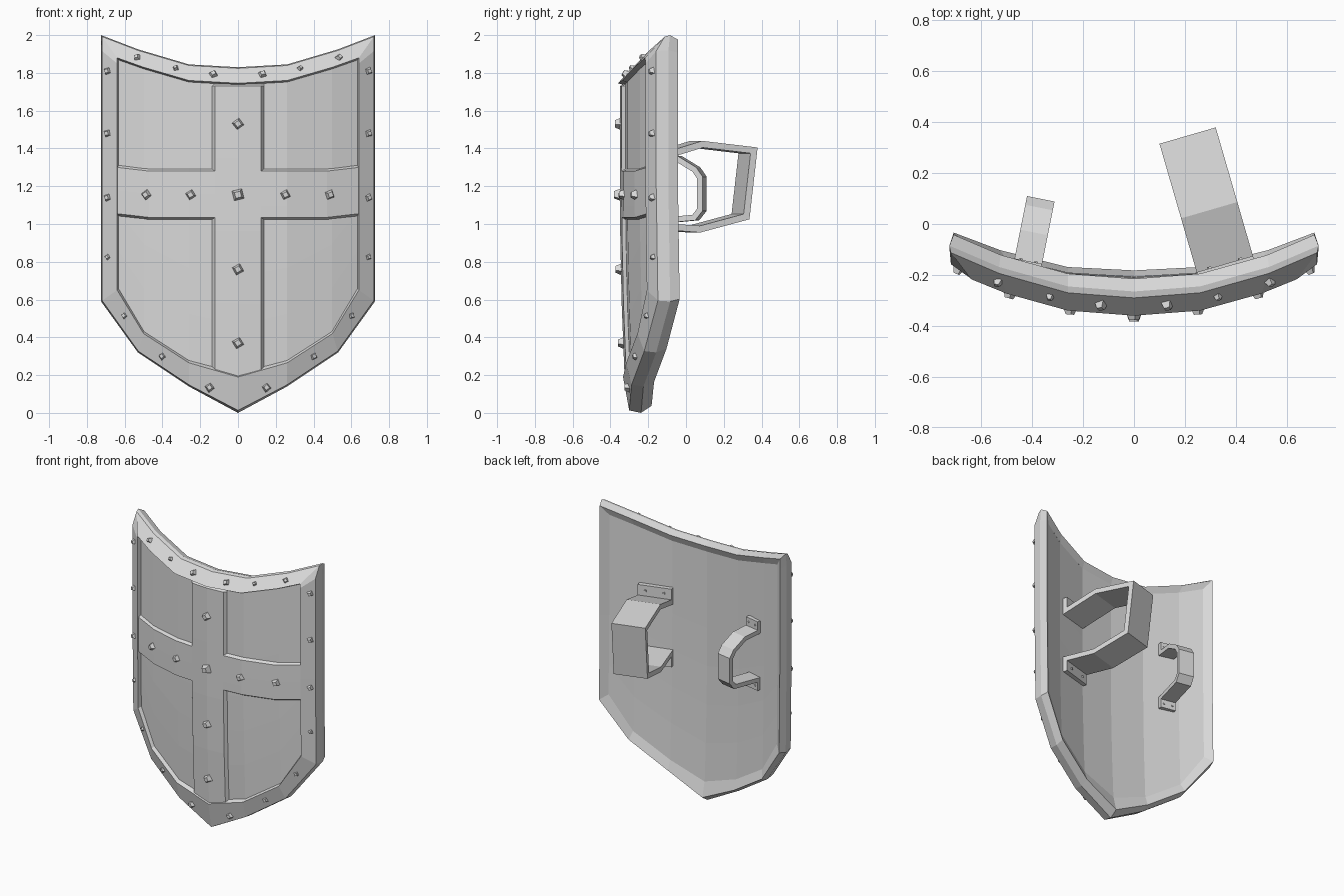
import bpy
import bmesh
from math import pi
from random import Random
from mathutils import Vector, Matrix

rng = Random(4)
if "Cube" in bpy.data.objects:
    bpy.data.objects.remove(bpy.data.objects["Cube"])

grey = bpy.data.materials.new("plain_grey")
grey.use_nodes = True
grey.diffuse_color = (0.7, 0.7, 0.7, 1)
grey.node_tree.nodes["Principled BSDF"].inputs["Base Color"].default_value = (0.7, 0.7, 0.7, 1)

# Curved section of the shield: front depth at each distance from the middle
CURVE = [(0, -.35), (.26, -.33), (.52, -.258), (.73, -.168)]


def surf(x, z, off=0.0):
    """Point on the curved shield, pushed back by off."""
    a = abs(x)
    for (x0, y0), (x1, y1) in zip(CURVE, CURVE[1:]):
        if a <= x1 or x1 == CURVE[-1][0]:
            y = y0 + (y1 - y0) * (a - x0) / (x1 - x0)
            break
    belly = .035 * max(0, (1.2 - z) / 1.2) ** 2
    return Vector((x, y + belly + off, z))


def finish(name, bm):
    bmesh.ops.recalc_face_normals(bm, faces=bm.faces)
    mesh = bpy.data.meshes.new(name)
    bm.to_mesh(mesh)
    bm.free()
    mesh.materials.append(grey)
    ob = bpy.data.objects.new(name, mesh)
    bpy.context.collection.objects.link(ob)


def skin(name, rows, close_v=False, close_u=False, caps=False):
    """Quads over a grid of points, optionally closed round either way."""
    bm = bmesh.new()
    g = [[bm.verts.new(p) for p in row] for row in rows]
    nu, nv = len(g), len(g[0])
    for i in range(nu if close_u else nu - 1):
        for j in range(nv if close_v else nv - 1):
            a, b = (i + 1) % nu, (j + 1) % nv
            bm.faces.new((g[i][j], g[a][j], g[a][b], g[i][b]))
    if caps:
        bm.faces.new(g[0])
        bm.faces.new(g[-1])
    finish(name, bm)


# Half outlines, from top middle round to the bottom tip
OUTER = [(0, 1.83), (.26, 1.845), (.53, 1.925), (.725, 2), (.725, 1.92), (.725, 1.2),
         (.725, .59), (.53, .32), (.26, .14), (0, 0)]
INNER = [(0, 1.745), (.26, 1.76), (.5, 1.83), (.64, 1.88), (.64, 1.85), (.64, 1.2),
         (.64, .65), (.5, .42), (.26, .265), (0, .19)]
TOP_POINTS = 4


def half(t):
    return [Vector(o).lerp(Vector(i), t) for o, i in zip(OUTER, INNER)]


def loop(t, off, top_off):
    """Closed ring; the top edge may have its own depth."""
    pts = [surf(p.x, p.y, top_off if i < TOP_POINTS else off)
           for i, p in enumerate(half(t))]
    return pts + [Vector((-p.x, p.y, p.z)) for p in pts[-2:0:-1]]


# Rim: each section corner is (way from outer to inner outline, depth, depth at top)
RIM = [(1.1, .02, .02), (1, -.008, -.01), (.07, .015, .06), (0, .077, .085),
       (.2, .135, .135), (.75, .115, .115)]
skin("rim", [loop(*corner) for corner in RIM])
# Close the ring where the last outline point meets the first
loops = [loop(*corner) for corner in RIM]
bpy.data.objects.remove(bpy.data.objects["rim"])
skin("rim", loops, close_v=True)


def sheet(name, t, off):
    h = half(t)
    cols = list(zip(h[:TOP_POINTS], h[::-1]))
    cols = [(Vector((-a.x, a.y)), Vector((-b.x, b.y))) for a, b in cols[:0:-1]] + cols
    skin(name, [[surf(*a.lerp(b, k / 6), off) for k in range(7)] for a, b in cols])


sheet("front_panel", 1.1, .02)
sheet("back_panel", .72, .113)


# Raised cross with chamfered edges
def band(name, cols, lift=.02, c=.012):
    rows = []
    for x, lo, hi, off in cols:
        row = [surf(x, lo - c, lift)]
        row += [surf(x, lo + (hi - lo) * k / 4, off) for k in range(5)]
        row.append(surf(x, hi + c, lift))
        rows.append(row)
    skin(name, rows)


band("cross_upright", [(x, .195, 1.73, off) for x, off in
                       ((-.138, .02), (-.123, 0), (0, 0), (.123, 0), (.138, .02))])
for side, s in (("left", 1), ("right", -1)):
    band(side + "_cross_arm", [(s * x, 1.035 + r, 1.28 + r, 0) for x, r in
                               ((.122, 0), (.26, 0), (.47, 0), (.642, .02))])


# Studs: four-sided blunt pyramids standing along a given direction
def stud(name, pos, out, r):
    bm = bmesh.new()
    turn = Matrix.Rotation(rng.uniform(.2, .7) + pi / 4, 4, "Z")
    rot = out.to_track_quat("Z", "Y").to_matrix().to_4x4()
    bmesh.ops.create_cone(bm, cap_ends=True, segments=4, radius1=r, radius2=r * .55,
                          depth=r, matrix=Matrix.Translation(pos) @ rot @ turn)
    finish(name, bm)


def front_stud(name, x, z, r, off=0.0, tilt=0.0):
    slope = surf(x + .01, z).y - surf(x - .01, z).y
    out = Vector((slope / .02, -1, tilt)).normalized()
    stud(name, surf(x, z, off) + out * r * .3, out, r)


SIDE_STUDS = [(.69, 1.81, .025), (.69, 1.48, .025), (.69, 1.14, .025), (.69, .825, .019),
              (.6, .515, .022), (.4, .3, .024), (.15, .135, .028)]
TOP_STUDS = [(.535, 1.88, .023), (.33, 1.825, .018), (.13, 1.79, .028)]
for s in (1, -1):
    for x, z, r in SIDE_STUDS:
        front_stud("rim_stud", s * x, z, r, .008)
    for x, z, r in TOP_STUDS:
        front_stud("top_rim_stud", s * x, z, r, .025, .6)
    for x in (.25, .485):
        front_stud("arm_stud", s * x, 1.155, .031)
for z, r in ((1.53, .034), (1.155, .04), (.76, .034), (.37, .034)):
    front_stud("upright_stud", 0, z, r)


# Straps on the back: a side path of (distance out, height), given thickness and width
def strap(name, x, lean, path, width, thick, stud_r):
    base = surf(x, 1.2, .115)
    base.z = 0
    out = Vector((lean, 1, 0)).normalized()
    across = Vector((out.y, -out.x, 0))
    pts = [Vector(p) for p in path]
    dirs = [(b - a).normalized() for a, b in zip(pts, pts[1:])]
    inner = []
    for i, p in enumerate(pts):
        d0, d1 = dirs[max(i - 1, 0)], dirs[min(i, len(dirs) - 1)]
        n0, n1 = Vector((d0.y, -d0.x)), Vector((d1.y, -d1.x))
        m = (n0 + n1).normalized()
        inner.append(p + m * thick / max(m.dot(n0), .4))

    def place(p, w):
        return base + out * p.x + across * w + Vector((0, 0, p.y))

    h = width / 2
    skin(name, [[place(p, -h), place(p, h), place(q, h), place(q, -h)]
                for p, q in zip(pts, inner)], close_v=True, caps=True)
    for a, b in ((pts[0], pts[1]), (pts[-1], pts[-2])):
        for s in (-1, 1):
            stud(name + "_stud", place((a + b) / 2, s * h * .55), out, stud_r)


strap("arm_strap", .365, -.29,
      [(.03, 1.45), (.03, 1.375), (.25, 1.44), (.555, 1.405), (.51, 1.025),
       (.24, .955), (.03, .97), (.03, .895)], .23, .035, .014)
strap("hand_grip", -.42, .2,
      [(.025, 1.43), (.025, 1.37), (.14, 1.36), (.24, 1.3), (.275, 1.25), (.275, 1.07),
       (.235, 1.02), (.025, 1.0), (.025, .94)], .11, .03, .011)
